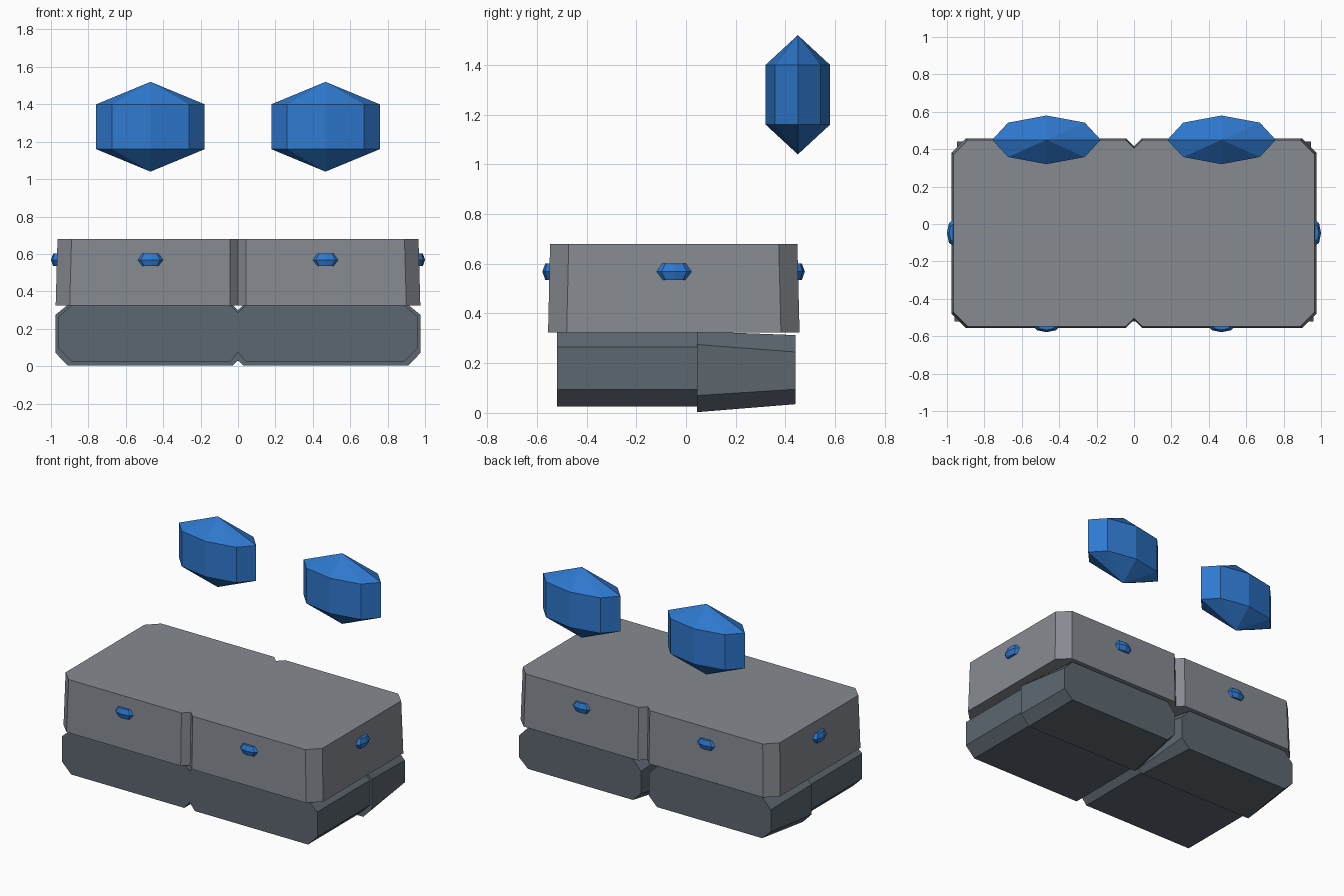
import bpy
import bmesh
from math import cos, sin, tau

cube = bpy.data.objects.get("Cube")
if cube:
    bpy.data.objects.remove(cube)


def material(name, rgb):
    mat = bpy.data.materials.new(name)
    mat.use_nodes = True
    mat.diffuse_color = (*rgb, 1)
    mat.node_tree.nodes["Principled BSDF"].inputs["Base Color"].default_value = (*rgb, 1)
    return mat


light_grey = material("light grey", (0.24, 0.26, 0.285))
slate = material("slate grey", (0.11, 0.135, 0.16))
blue = material("crystal blue", (0.028, 0.19, 0.62))


def loft(name, rings, mat):
    """Skin a row of equal-sized rings; a one-point ring is an apex."""
    bm = bmesh.new()
    loops = [[bm.verts.new(p) for p in ring] for ring in rings]
    for a, b in zip(loops, loops[1:]):
        n = max(len(a), len(b))
        for i in range(n):
            j = (i + 1) % n
            if len(a) == 1:
                bm.faces.new((a[0], b[i], b[j]))
            elif len(b) == 1:
                bm.faces.new((a[i], a[j], b[0]))
            else:
                bm.faces.new((a[i], a[j], b[j], b[i]))
    for end in (loops[0], loops[-1]):
        if len(end) > 2:
            bm.faces.new(end)
    bmesh.ops.recalc_face_normals(bm, faces=bm.faces)
    mesh = bpy.data.meshes.new(name)
    bm.to_mesh(mesh)
    bm.free()
    mesh.materials.append(mat)
    obj = bpy.data.objects.new(name, mesh)
    bpy.context.collection.objects.link(obj)
    return obj


# Upper slab: chamfered outline with a notch in the middle of front and back
def slab_ring(x, y0, y1, z, cut=0.075, notch=0.042):
    half = [(notch, y0), (x - cut, y0), (x, y0 + cut),
            (x, y1 - cut), (x - cut, y1), (notch, y1)]
    outline = [(0, y0 + notch), *half, (0, y1 - notch)]
    outline += [(-px, py) for px, py in reversed(half)]
    return [(px, py, z) for px, py in outline]


loft("upper_slab", [slab_ring(0.975, -0.555, 0.457, 0.323),
                    slab_ring(0.965, -0.547, 0.448, 0.68)], light_grey)


# Lower blocks: chamfered sections, straight in front and tapered at the back
def section(y, x0, x1, inner, outer, levels, inner_levels):
    bottom, low, high, top = levels
    in_low, in_high = inner_levels
    return [(x0, y, in_low), (x0 + inner, y, bottom), (x1 - outer, y, bottom),
            (x1, y, low), (x1, y, high), (x1 - outer, y, top),
            (x0 + inner, y, top), (x0, y, in_high)]


front_levels = (0.025, 0.095, 0.265, 0.325)
middle_levels = (0.003, 0.07, 0.275, 0.328)
back_levels = (0.035, 0.095, 0.245, 0.313)
front_rings = [section(y, 0, 0.96, 0.04, 0.07, front_levels, (0.075, 0.285))
               for y in (-0.52, 0.045)]
back_rings = [section(0.045, 0, 0.975, 0.03, 0.065, middle_levels, (0.03, 0.3)),
              section(0.44, 0.03, 0.945, 0.06, 0.065, back_levels, (0.095, 0.245))]

for side, sign in (("left", 1), ("right", -1)):
    for part, rings in (("front", front_rings), ("back", back_rings)):
        mirrored = [[(sign * x, y, z) for x, y, z in ring] for ring in rings]
        loft(f"{side}_{part}_lower_block", mirrored, slate)


# Crystals
def octagon(cx, cy, z, rx, ry):
    return [(cx + rx * cos(tau * i / 8), cy + ry * sin(tau * i / 8), z) for i in range(8)]


def big_crystal(name, cx, cy):
    loft(name, [[(cx, cy, 1.04)], octagon(cx, cy, 1.16, 0.29, 0.13),
                octagon(cx, cy, 1.4, 0.29, 0.13), [(cx, cy, 1.52)]], blue)


def stud(name, cx, cy, rx, ry):
    loft(name, [octagon(cx, cy, 0.568 + dz, rx * s, ry * s)
                for dz, s in ((-0.033, 0.67), (0, 1), (0.033, 0.67))], blue)


for side, sign in (("left", 1), ("right", -1)):
    big_crystal(f"{side}_floating_crystal", sign * 0.468, 0.45)
    stud(f"{side}_front_stud", sign * 0.468, -0.543, 0.073, 0.035)
    stud(f"{side}_back_stud", sign * 0.468, 0.443, 0.073, 0.035)
    stud(f"{side}_side_stud", sign * 0.965, -0.048, 0.035, 0.073)
